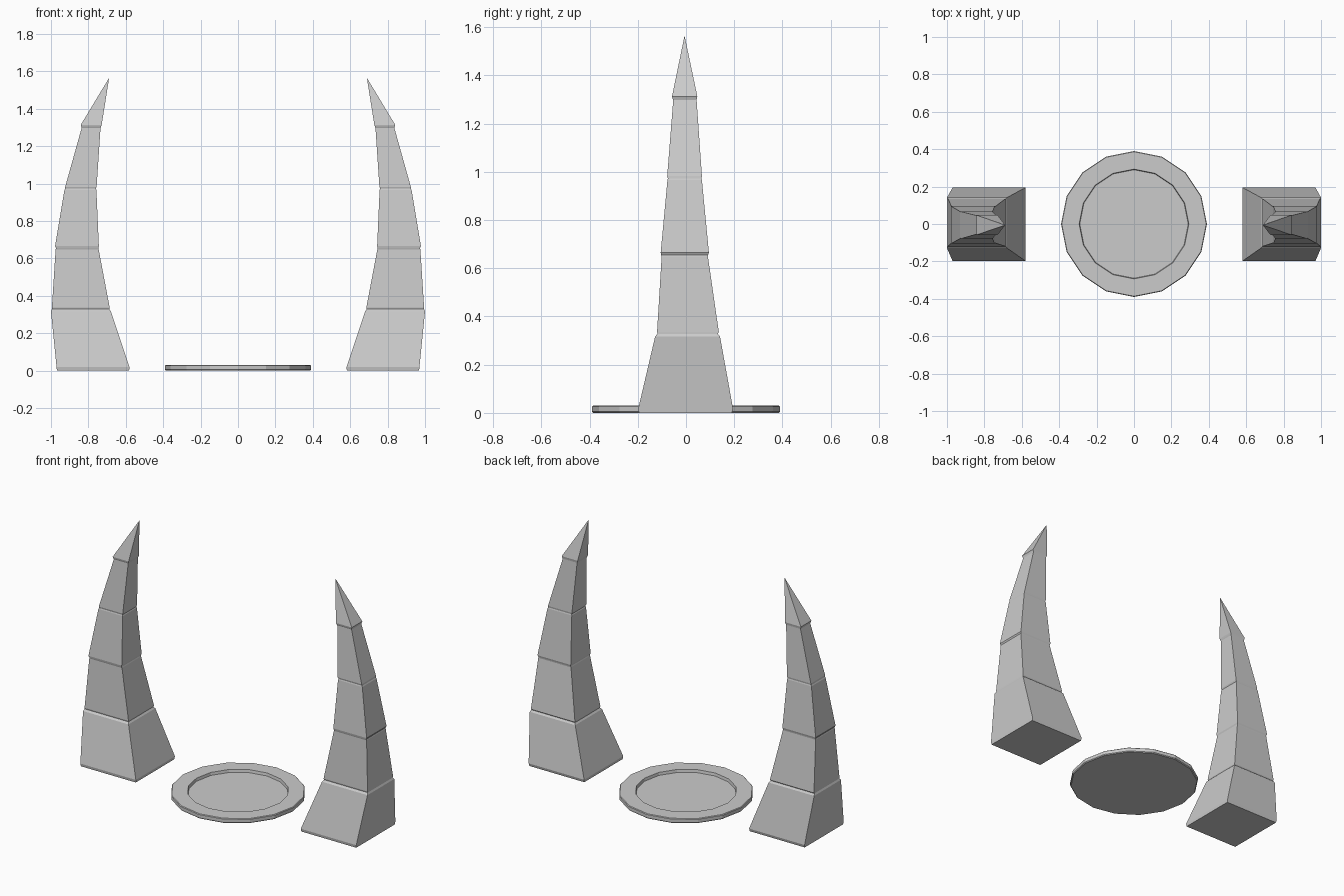
import bpy, bmesh
from math import cos, sin, pi


def loft(name, rings):
    """Skin a stack of equal-sized rings, capping both ends."""
    bm = bmesh.new()
    loops = [[bm.verts.new(p) for p in ring] for ring in rings]
    n = len(loops[0])
    for a, b in zip(loops, loops[1:]):
        for i in range(n):
            j = (i + 1) % n
            bm.faces.new((a[i], a[j], b[j], b[i]))
    bm.faces.new(loops[0][::-1])
    bm.faces.new(loops[-1])
    bmesh.ops.remove_doubles(bm, verts=bm.verts[:], dist=0.0002)
    bmesh.ops.recalc_face_normals(bm, faces=bm.faces[:])
    mesh = bpy.data.meshes.new(name)
    bm.to_mesh(mesh)
    bm.free()
    obj = bpy.data.objects.new(name, mesh)
    bpy.context.collection.objects.link(obj)
    return obj


# Horn pillar sections: height, inner x, outer x, back-to-front extents
sections = [
    (0.0, 0.582, 0.968, -0.195, 0.190),
    (0.018, 0.58, 0.97, -0.198, 0.195),
    (0.317, 0.680, 1.0, -0.128, 0.141),
    (0.328, 0.688, 0.995, -0.118, 0.132),
    (0.336, 0.686, 0.995, -0.120, 0.136),
    (0.648, 0.745, 0.975, -0.101, 0.091),
    (0.655, 0.747, 0.973, -0.103, 0.092),
    (0.665, 0.744, 0.978, -0.105, 0.095),
    (0.965, 0.757, 0.928, -0.077, 0.066),
    (0.972, 0.760, 0.925, -0.075, 0.064),
    (0.982, 0.756, 0.924, -0.078, 0.066),
    (1.297, 0.735, 0.836, -0.053, 0.044),
    (1.304, 0.732, 0.838, -0.056, 0.045),
    (1.313, 0.729, 0.841, -0.058, 0.047),
    (1.565, 0.689, 0.689, -0.006, -0.006),
]

# Pair of curved pillars
for name, s in (("left_pillar", -1), ("right_pillar", 1)):
    loft(name, [[(s * a, c, z), (s * b, c, z), (s * b, d, z), (s * a, d, z)]
                for z, a, b, c, d in sections])

# Low dish between the pillars, with a raised rim
SIDES = 16
dish_profile = [(0.385, 0.0), (0.39, 0.005), (0.39, 0.026), (0.386, 0.03),
                (0.293, 0.03), (0.29, 0.012)]
loft("floor_dish", [[(r * cos(2 * pi * i / SIDES), r * sin(2 * pi * i / SIDES), z)
                     for i in range(SIDES)] for r, z in dish_profile])
